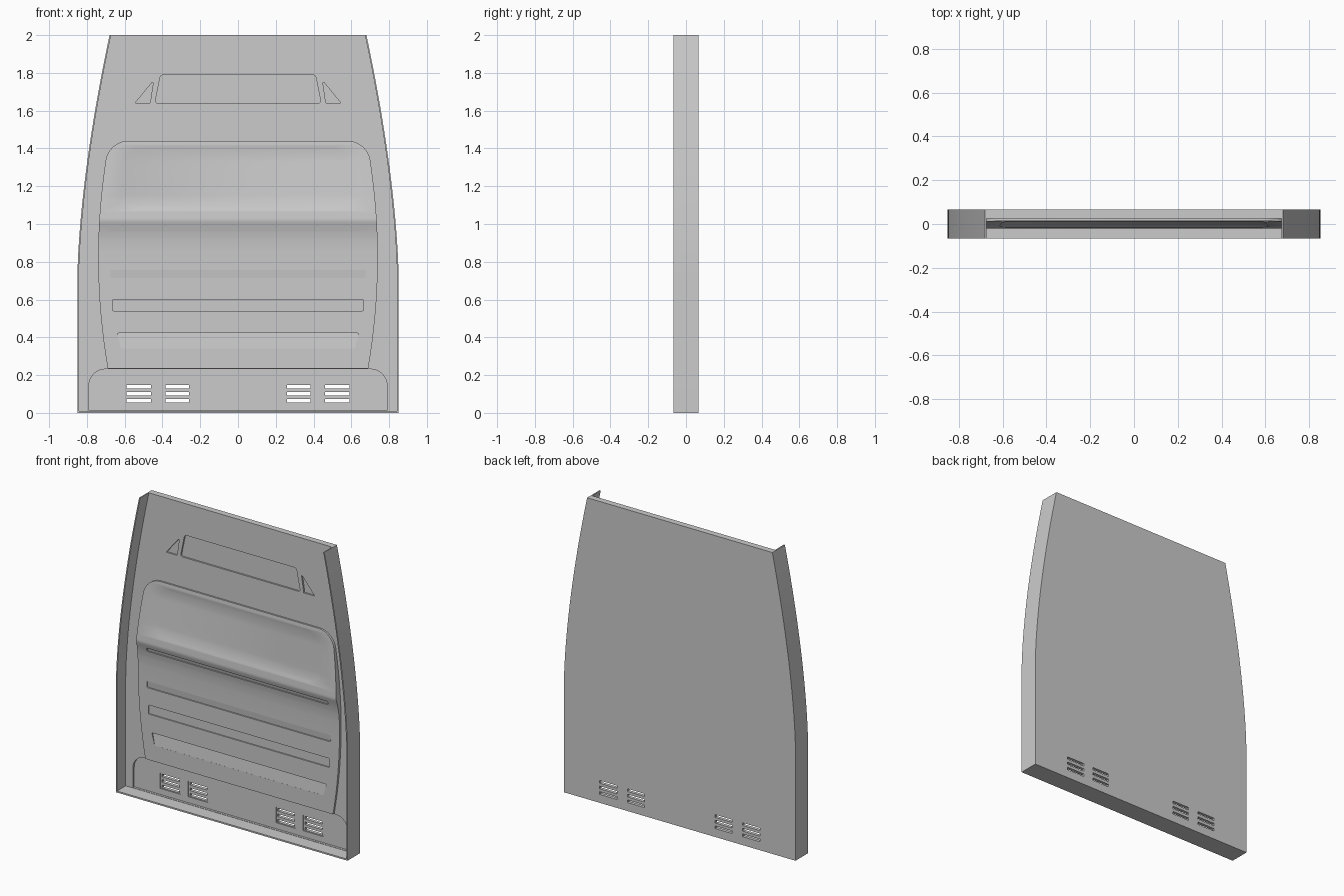
import bpy, bmesh, math

if "Cube" in bpy.data.objects:
    bpy.data.objects.remove(bpy.data.objects["Cube"])

Y_BACK, Y_RIM, Y_FACE = 0.066, -0.066, 0.025


def spread(a, b, n):
    return [a + (b - a) * i / n for i in range(n + 1)]


def slab(name, rows):
    """Solid skinned through horizontal sections.
    Row: (z, x_left, x_right, y_front, y_back[, inset_x, z_back])"""
    bm = bmesh.new()
    rings = []
    for r in rows:
        z, xl, xr, yf, yb = r[:5]
        ins, zb = r[5:] if len(r) > 5 else (0, z)
        rings.append([bm.verts.new(p) for p in (
            (xl, yf, z), (xr, yf, z), (xr - ins, yb, zb), (xl + ins, yb, zb))])
    for a, b in zip(rings, rings[1:]):
        for i in range(4):
            j = (i + 1) % 4
            bm.faces.new((a[i], a[j], b[j], b[i]))
    bm.faces.new(rings[0])
    bm.faces.new(rings[-1])
    bmesh.ops.recalc_face_normals(bm, faces=bm.faces)
    me = bpy.data.meshes.new(name)
    bm.to_mesh(me)
    bm.free()
    ob = bpy.data.objects.new(name, me)
    bpy.context.collection.objects.link(ob)
    return ob


def cut(ob, rows):
    c = slab("cutter", rows)
    c.hide_render = True
    m = ob.modifiers.new("cut", 'BOOLEAN')
    m.operation, m.solver, m.object = 'DIFFERENCE', 'EXACT', c
    bpy.context.view_layer.objects.active = ob
    bpy.ops.object.modifier_apply(modifier=m.name)
    bpy.data.objects.remove(c)


def smooth(ob, angle):
    bpy.ops.object.select_all(action='DESELECT')
    ob.select_set(True)
    bpy.context.view_layer.objects.active = ob
    bpy.ops.object.shade_smooth_by_angle(angle=math.radians(angle))


def rounded(z, lo, hi, r, bottom=True, top=True):
    """Width lost to corner rounding at height z."""
    d = 0
    if top:
        d = max(d, z - (hi - r))
    if bottom:
        d = max(d, lo + r - z)
    return r - math.sqrt(max(r * r - d * d, 0))


def corner_rows(lo, hi, r, n=8, bottom=True, top=True, mid=10):
    arc = [r * math.sin(i / n * math.pi / 2) for i in range(n + 1)]
    zs = [lo + r - a for a in reversed(arc)] if bottom else [lo]
    zs += spread(zs[-1], hi - r if top else hi, mid)[1:]
    if top:
        zs += [hi - r + a for a in arc[1:]]
    return zs


# Bulkhead tray: curved outline, flat back, thin rim on sides and bottom
def body_w(z):
    return 0.85 - 0.17 * max((z - 0.72) / 1.28, 0) ** 1.6


body_z = [0] + spread(0.72, 2.0, 20)
body = slab("bulkhead_tray", [(z, -body_w(z), body_w(z), Y_RIM, Y_BACK) for z in body_z])
cut(body, [(z, -body_w(z) + 0.008, body_w(z) - 0.008, -0.3, Y_FACE)
           for z in [0.01] + body_z[1:] + [2.1]])

# Lower recess with rounded upper corners
cut(body, [(z, -0.79 + rounded(z, 0, 0.232, 0.09, False),
            0.79 - rounded(z, 0, 0.232, 0.09, False), -0.05, 0.04)
           for z in corner_rows(0.012, 0.232, 0.09, 8, False, True, 2)])

# Upper pocket with two triangular pockets beside it
cut(body, [(z, -(0.44 - 0.2 * (z - 1.64)) - 0.0 + rounded(z, 1.64, 1.79, 0.015),
            (0.44 - 0.2 * (z - 1.64)) - rounded(z, 1.64, 1.79, 0.015), -0.05, 0.036)
           for z in corner_rows(1.64, 1.79, 0.015, 4, mid=1)])
for s in (-1, 1):
    cut(body, [(z, min(s * a, s * b), max(s * a, s * b), -0.05, 0.036)
               for z, a, b in ((1.64, 0.545, 0.465), (1.75, 0.455, 0.449))])

# Vents: shallow frames with three through slots each
for s in (-1, 1):
    for a, b in ((0.25, 0.395), (0.45, 0.60)):
        lo, hi = min(s * a, s * b), max(s * a, s * b)
        cut(body, [(z, lo, hi, -0.05, 0.045) for z in (0.052, 0.155)])
        for zc in (0.065, 0.102, 0.139):
            cut(body, [(z, lo + 0.01, hi - 0.01, -0.05, 0.1)
                       for z in (zc - 0.009, zc + 0.009)])
smooth(body, 25)

# Raised centre panel: bulged sides, upper part leaning out to a ledge
PROFILE = [(0.235, 0.012), (0.8, 0.008), (0.87, 0.006), (0.92, 0.002), (0.96, -0.004),
           (0.99, -0.012), (1.01, -0.018), (1.02, -0.020), (1.03, -0.0195), (1.44, 0.014)]


def surf(z):
    for (z0, y0), (z1, y1) in zip(PROFILE, PROFILE[1:]):
        if z <= z1:
            return y0 + (y1 - y0) * (z - z0) / (z1 - z0)
    return PROFILE[-1][1]


def panel_w(z):
    return 0.74 - 0.05 * ((z - 0.82) / 0.58) ** 2 - rounded(z, 0, 1.44, 0.10, False)


panel_z = sorted(set(corner_rows(0.235, 1.44, 0.10, 10, False, True, 16)
                     + [p[0] for p in PROFILE[1:-1]]))
panel = slab("raised_centre_panel",
             [(z, -panel_w(z), panel_w(z), surf(z), 0.032) for z in panel_z])

# Soft rounded window depression
lo, hi = 1.065, 1.42
rows = []
for z in corner_rows(lo, hi, 0.08, 10, mid=4):
    w = 0.63 - 0.03 * (z - lo) / (hi - lo) - rounded(z, lo, hi, 0.08)
    zc = (lo + hi) / 2
    zb = zc + (z - zc) * 0.88
    rows.append((z, -w, w, surf(z) - 0.003, surf(zb) + 0.006, 0.02, zb))
cut(panel, rows)

# Horizontal pressed ribs: (bottom z, top z, bottom half width, top half width, depths)
for lo, hi, wl, wh, dl, dh in ((0.962, 0.986, 0.665, 0.665, 0.007, 0.007),
                               (0.713, 0.757, 0.675, 0.675, 0.008, 0.004),
                               (0.540, 0.600, 0.665, 0.665, 0.008, 0.008),
                               (0.342, 0.422, 0.62, 0.64, 0.0005, 0.009)):
    rows = []
    for z in corner_rows(lo, hi, 0.008, 4, mid=2):
        t = (z - lo) / (hi - lo)
        w = wl + (wh - wl) * t - rounded(z, lo, hi, 0.008)
        rows.append((z, -w, w, -0.05, surf(z) + dl + (dh - dl) * t))
    cut(panel, rows)
smooth(panel, 25)
